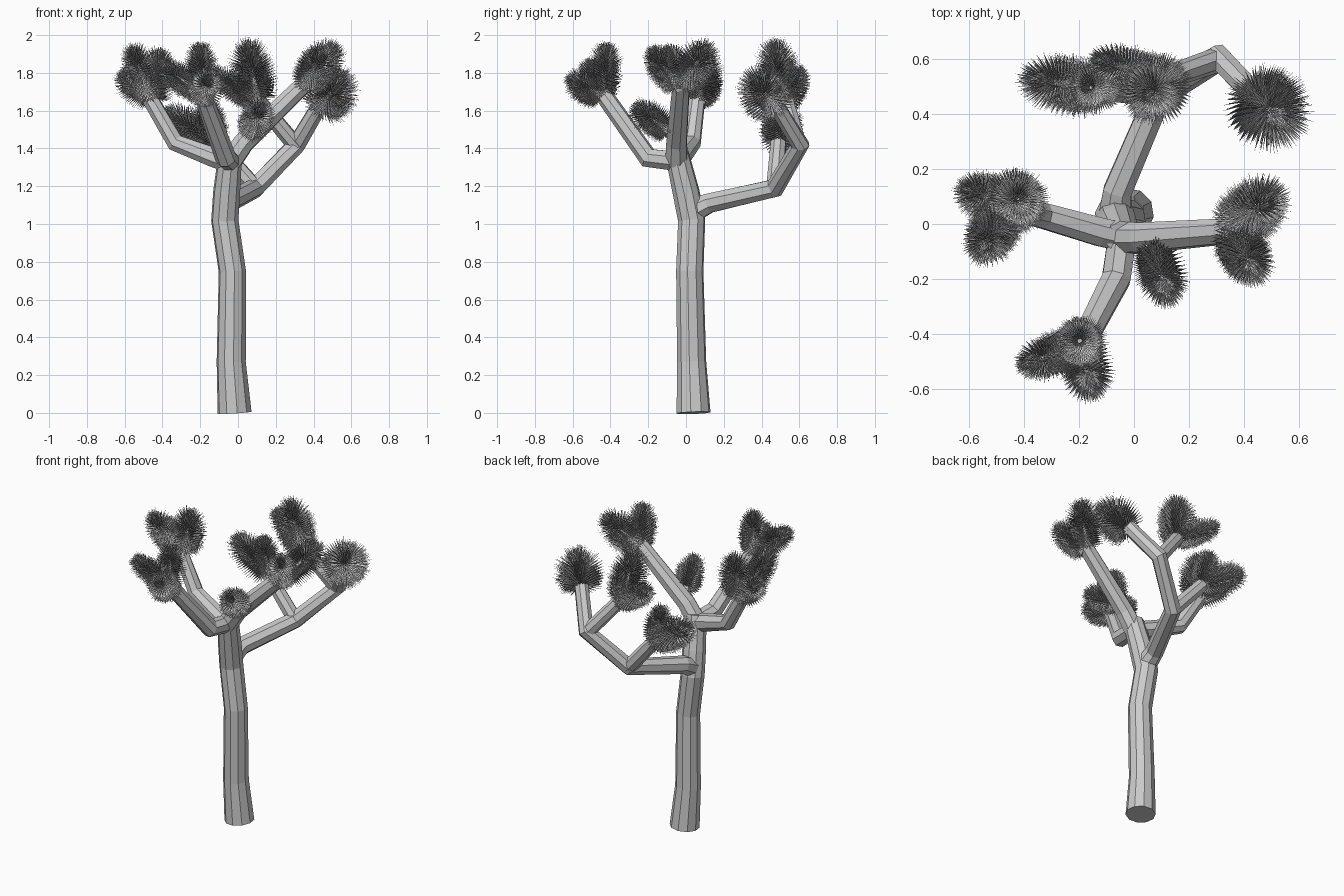
import bpy, math, random
from mathutils import Vector

if "Cube" in bpy.data.objects:
    bpy.data.objects.remove(bpy.data.objects["Cube"])

random.seed(4)


def make_object(name, verts, faces):
    mesh = bpy.data.meshes.new(name)
    mesh.from_pydata([tuple(v) for v in verts], [], faces)
    mesh.update()
    obj = bpy.data.objects.new(name, mesh)
    bpy.context.collection.objects.link(obj)
    return obj


def tube(name, points, sides=8):
    """Faceted limb through (x, y, z, radius) points, with mitred joints."""
    pos = [Vector(p[:3]) for p in points]
    n = len(pos)
    verts, faces = [], []
    side = None
    for i, p in enumerate(pos):
        a = (pos[i] - pos[i - 1]).normalized() if i else Vector()
        b = (pos[i + 1] - pos[i]).normalized() if i < n - 1 else Vector()
        t = (a + b).normalized()
        if side is None:
            side = t.orthogonal()
        side = (side - t * side.dot(t)).normalized()
        up = t.cross(side)
        for k in range(sides):
            ang = math.tau * (k + 0.5) / sides
            verts.append(p + points[i][3] * (side * math.cos(ang) + up * math.sin(ang)))
    for i in range(n - 1):
        for k in range(sides):
            q = (k + 1) % sides
            faces.append((i * sides + k, i * sides + q, (i + 1) * sides + q, (i + 1) * sides + k))
    faces.append(tuple(reversed(range(sides))))
    faces.append(tuple(range((n - 1) * sides, n * sides)))
    return make_object(name, verts, faces)


def leaf_cluster(name, base, tip, radius, count=620):
    """Thin pointed leaves spiralling up a short stem."""
    base, tip = Vector(base), Vector(tip)
    axis = (tip - base).normalized()
    length = (tip - base).length
    stem = max(length - radius * 0.9, length * 0.35)
    u = axis.orthogonal().normalized()
    v = axis.cross(u)
    verts, faces = [], []
    for i in range(count):
        f = (i + 0.5) / count
        ang = i * 2.39996
        out = u * math.cos(ang) + v * math.sin(ang)
        # leaves open sideways at the bottom and close forward at the top
        tilt = math.radians(100 - 50 * f if f < 0.7 else 65 - 63 * ((f - 0.7) / 0.3))
        d = (out * math.sin(tilt) + axis * math.cos(tilt)).normalized()
        root = base + axis * (stem * (0.1 + 0.9 * min(1, f / 0.85))) + out * 0.008
        size = radius * random.uniform(0.86, 1.06) * (0.8 + 0.2 * min(1, f * 3))
        s = d.cross(axis + out * 0.3).normalized()
        w = d.cross(s)
        k = len(verts)
        mid = root + d * size * 0.35
        for j in range(3):
            a = math.tau * j / 3 + math.pi / 2
            verts.append(mid + 0.006 * s * math.cos(a) + 0.003 * w * math.sin(a))
        verts += [root, root + d * size]
        for j in range(3):
            q = (j + 1) % 3
            faces += [(k + j, k + q, k + 4), (k + q, k + j, k + 3)]
    make_object(name, verts, faces)
    e = base + axis * stem
    b = base - axis * 0.02
    tube(name + "_stem", [(*b, 0.036), (*(base + axis * stem * 0.3), 0.026), (*e, 0.012)], 6)


# Trunk
tube("trunk", [(-0.018, 0.04, 0, 0.091), (-0.036, 0.03, 0.27, 0.078), (-0.03, 0.02, 0.75, 0.073),
               (-0.07, 0.03, 1.02, 0.073), (-0.06, 0.0, 1.17, 0.072), (-0.04, -0.05, 1.38, 0.063)], 10)

# Limbs
limbs = {
    "left_limb": [(-0.03, -0.05, 1.32, 0.056), (-0.12, -0.03, 1.35, 0.056),
                  (-0.33, 0.03, 1.43, 0.05), (-0.47, 0.06, 1.67, 0.044)],
    "front_limb": [(-0.04, -0.03, 1.33, 0.056), (-0.065, -0.2, 1.35, 0.056),
                   (-0.19, -0.44, 1.69, 0.047)],
    "right_limb": [(-0.04, -0.05, 1.33, 0.062), (0.03, -0.05, 1.43, 0.058),
                   (0.36, -0.025, 1.75, 0.048)],
    "back_limb": [(-0.07, 0.02, 1.06, 0.066), (-0.06, 0.12, 1.11, 0.056), (0.09, 0.47, 1.19, 0.053),
                  (0.31, 0.605, 1.42, 0.05), (0.44, 0.47, 1.64, 0.044)],
    "back_upper_limb": [(0.31, 0.6, 1.41, 0.046), (0.11, 0.53, 1.65, 0.042)],
    "back_lower_limb": [(0.09, 0.47, 1.19, 0.047), (-0.12, 0.49, 1.43, 0.043)],
}
for limb_name, pts in limbs.items():
    tube(limb_name, pts)

# Spiky leaf clusters: base, tip, leaf length
clusters = [
    ((-0.45, 0.07, 1.66), (-0.41, 0.10, 1.93), 0.12),
    ((-0.46, 0.07, 1.66), (-0.63, 0.13, 1.80), 0.095),
    ((-0.47, 0.05, 1.66), (-0.56, -0.11, 1.94), 0.10),
    ((-0.19, -0.44, 1.68), (-0.20, -0.42, 1.96), 0.095),
    ((-0.19, -0.45, 1.68), (-0.15, -0.63, 1.78), 0.10),
    ((-0.20, -0.44, 1.69), (-0.41, -0.52, 1.85), 0.085),
    ((0.36, -0.01, 1.74), (0.52, 0.12, 1.95), 0.12),
    ((0.36, -0.04, 1.73), (0.45, -0.19, 1.93), 0.10),
    ((0.44, 0.47, 1.62), (0.57, 0.34, 1.80), 0.155),
    ((0.10, 0.52, 1.65), (0.05, 0.46, 1.975), 0.13),
    ((0.11, 0.53, 1.64), (-0.15, 0.60, 1.81), 0.085),
    ((-0.12, 0.49, 1.43), (-0.40, 0.53, 1.60), 0.115),
    ((-0.12, 0.49, 1.43), (-0.17, 0.50, 1.67), 0.09),
    ((0.07, -0.09, 1.49), (0.13, -0.28, 1.63), 0.095),
]
for i, (b, t, r) in enumerate(clusters):
    leaf_cluster(f"leaf_cluster_{i + 1}", b, t, r)
